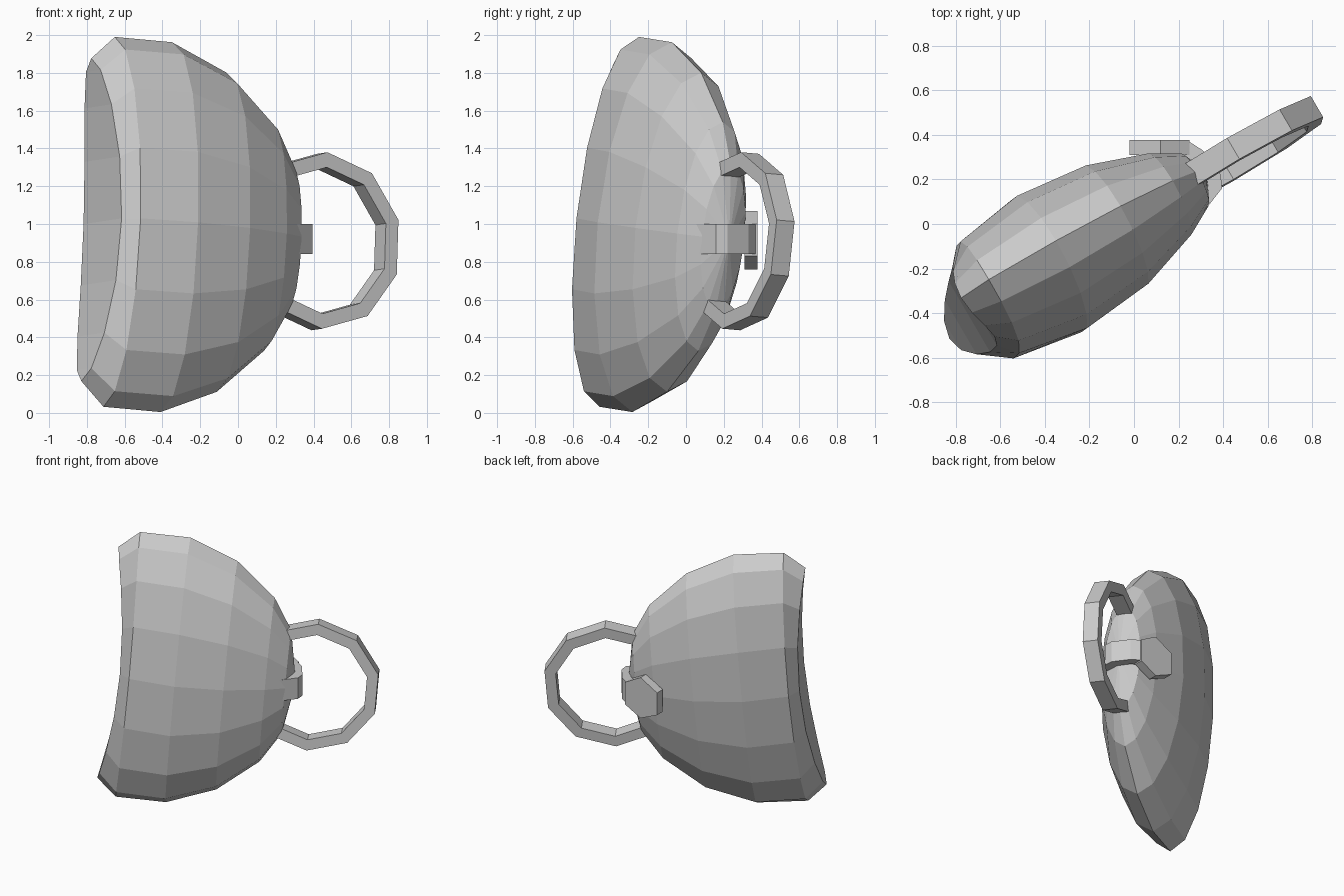
import bpy, bmesh
from math import cos, sin, pi, radians
from mathutils import Vector, Matrix

cube = bpy.data.objects.get("Cube")
if cube:
    bpy.data.objects.remove(cube)

grey = bpy.data.materials.new("plain_grey")
grey.use_nodes = True
colour = (0.6, 0.6, 0.6, 1)
grey.diffuse_color = colour
grey.node_tree.nodes["Principled BSDF"].inputs["Base Color"].default_value = colour

# Leaning frame shared by body and ring: along, thickness, height
along = Vector((0.866, 0.5, -0.08)).normalized()
thick = Vector((0.031, 0.107, 1)).cross(along).normalized()
height = along.cross(thick)
frame = Matrix((along, thick, height)).transposed().to_4x4()
frame.translation = (-0.0175, 0.03, 0.95)


def finish(name, bm, matrix=None):
    bmesh.ops.recalc_face_normals(bm, faces=bm.faces)
    if matrix:
        bm.transform(matrix)
    mesh = bpy.data.meshes.new(name)
    bm.to_mesh(mesh)
    bm.free()
    mesh.materials.append(grey)
    obj = bpy.data.objects.new(name, mesh)
    bpy.context.scene.collection.objects.link(obj)
    return obj


def bridge(bm, a, b, closed=True):
    n = len(a)
    for i in range(n if closed else n - 1):
        j = (i + 1) % n
        bm.faces.new((a[i], a[j], b[j], b[i]))


# Flattened dome: elliptical sections (along, half height, half thickness, bend)
SEG = 16
sections = [(-0.81, 0.86, 0.20, 0.10), (-0.74, 0.985, 0.28, 0.03),
            (-0.42, 0.985, 0.335, 0.0), (-0.08, 0.85, 0.30, 0.0),
            (0.20, 0.61, 0.205, 0.0), (0.335, 0.385, 0.13, 0.0)]
bm = bmesh.new()
rings = []
for u, h, t, bend in sections:
    angles = [2 * pi * i / SEG for i in range(SEG)]
    rings.append([bm.verts.new((u - bend * cos(a) ** 2, t * sin(a), h * cos(a)))
                  for a in angles])
for a, b in zip(rings, rings[1:]):
    bridge(bm, a, b)
tip = bm.verts.new((0.4, 0, 0))
for i in range(SEG):
    bm.faces.new((rings[-1][i], rings[-1][(i + 1) % SEG], tip))
# Concave end cap, made of strips across the thickness
rim = rings[0]
bm.faces.new((rim[0], rim[1], rim[-1]))
for i in range(1, SEG // 2 - 1):
    bm.faces.new((rim[i], rim[i + 1], rim[-i - 1], rim[-i]))
bm.faces.new((rim[SEG // 2 - 1], rim[SEG // 2], rim[SEG // 2 + 1]))
finish("domed_body", bm, frame)

# Ten-sided ring with a rectangular section
bm = bmesh.new()
loops = []
for i in range(10):
    a = radians(18 + 36 * i)
    loops.append([bm.verts.new((0.52 + r * cos(a), v, r * sin(a)))
                  for r, v in ((0.47, -0.055), (0.47, 0.055),
                               (0.39, 0.055), (0.39, -0.055))])
for i in range(10):
    bridge(bm, loops[i], loops[(i + 1) % 10])
finish("handle_ring", bm, frame)

# Strap folded round the tip
outer = [(0.27, 0.0), (0.395, 0.16), (0.39, 0.22), (0.31, 0.33), (0.24, 0.375)]
inner = [(0.22, 0.04), (0.325, 0.17), (0.325, 0.2), (0.27, 0.28), (0.22, 0.31)]
bm = bmesh.new()
loops = []
for (ox, oy), (ix, iy) in zip(outer, inner):
    loops.append([bm.verts.new(p) for p in ((ox, oy, 0.84), (ox, oy, 1.0),
                                            (ix, iy, 1.0), (ix, iy, 0.84))])
for a, b in zip(loops, loops[1:]):
    bridge(bm, a, b)
bm.faces.new(loops[0])
bm.faces.new(loops[-1])
finish("strap", bm)

# Six-sided tab at the back end of the strap
shape = [(0.25, 1.0), (0.12, 1.07), (-0.02, 0.99),
         (-0.02, 0.82), (0.12, 0.76), (0.25, 0.83)]
bm = bmesh.new()
back = [bm.verts.new((x, 0.378, z)) for x, z in shape]
front = [bm.verts.new((x, 0.31, z)) for x, z in shape]
bridge(bm, back, front)
bm.faces.new(back)
bm.faces.new(front)
finish("strap_tab", bm)
